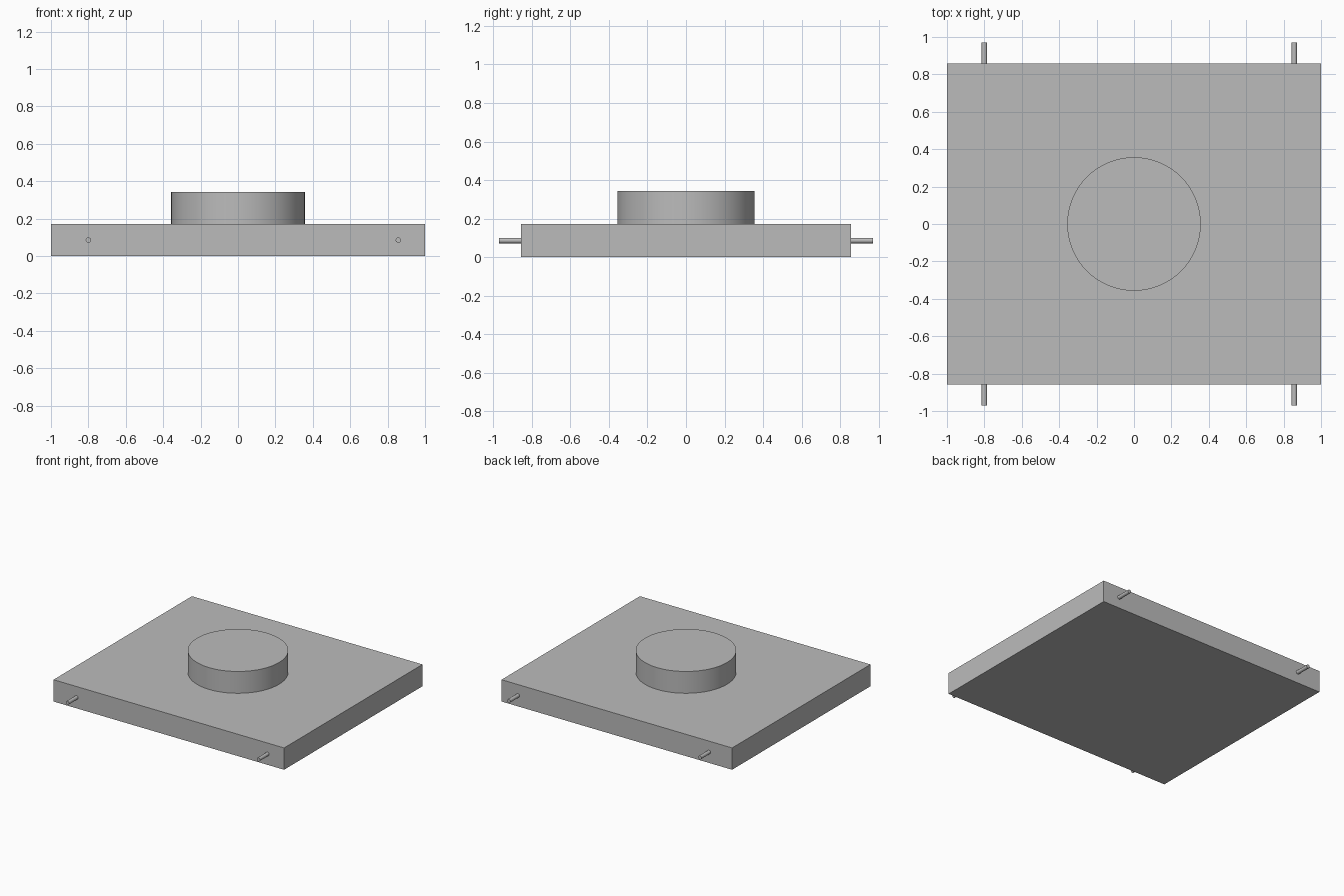
import bpy
import math

cube = bpy.data.objects.get("Cube")
if cube:
    bpy.data.objects.remove(cube, do_unlink=True)

GREY = (0.5, 0.5, 0.5, 1)
grey = bpy.data.materials.new("plain grey")
grey.use_nodes = True
grey.diffuse_color = GREY
grey.node_tree.nodes["Principled BSDF"].inputs["Base Color"].default_value = GREY

THICK = 0.171       # plate thickness, also the boss height
HALF_DEPTH = 0.857  # plate half size in y
PIN_LENGTH = 0.114


def finish(name, smooth=False):
    obj = bpy.context.object
    obj.name = name
    obj.data.materials.append(grey)
    if smooth:
        bpy.ops.object.shade_smooth_by_angle(angle=math.radians(30))
    return obj


def cylinder(name, radius, length, location, sides, rotation=(0, 0, 0)):
    bpy.ops.mesh.primitive_cylinder_add(vertices=sides, radius=radius, depth=length,
                                        location=location, rotation=rotation)
    return finish(name, smooth=True)


# Flat rectangular base plate
bpy.ops.mesh.primitive_cube_add(size=1, location=(0, 0, THICK / 2))
plate = finish("base_plate")
plate.scale = (2, 2 * HALF_DEPTH, THICK)
bpy.ops.object.transform_apply(location=False, rotation=False, scale=True)

# Round boss standing on the plate
cylinder("round_boss", 0.357, THICK, (0, 0, THICK * 1.5), 64)

# Two pins sticking out of the front and two out of the back
for side, y_sign in (("front", -1), ("back", 1)):
    for hand, x in (("right", -0.8), ("left", 0.857)):
        y = y_sign * (HALF_DEPTH + PIN_LENGTH / 2)
        cylinder(f"{side}_{hand}_pin", 0.0143, PIN_LENGTH, (x, y, THICK / 2), 24,
                 (math.pi / 2, 0, 0))
